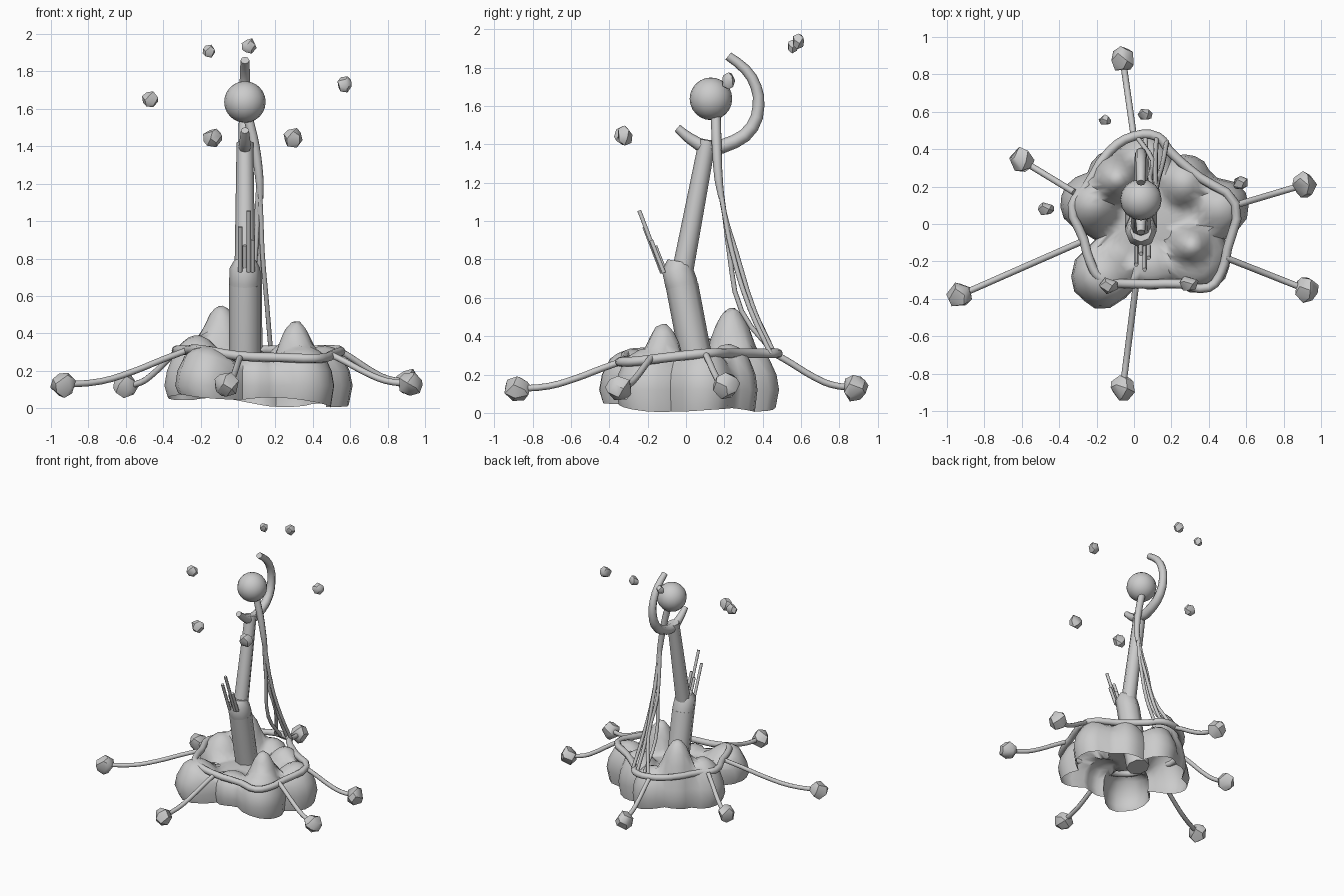
import bpy, bmesh, math, random
from mathutils import Vector

if "Cube" in bpy.data.objects:
    bpy.data.objects.remove(bpy.data.objects["Cube"])

random.seed(4)


def finish(name, bm, angle=None):
    me = bpy.data.meshes.new(name)
    bmesh.ops.recalc_face_normals(bm, faces=bm.faces)
    bm.to_mesh(me)
    bm.free()
    ob = bpy.data.objects.new(name, me)
    bpy.context.collection.objects.link(ob)
    if angle:
        smooth(ob, angle)
    return ob


def smooth(ob, angle):
    bpy.ops.object.select_all(action='DESELECT')
    ob.select_set(True)
    bpy.context.view_layer.objects.active = ob
    bpy.ops.object.shade_smooth_by_angle(angle=math.radians(angle))


def tube(name, pts, r, radii=None, cyclic=False, res=3, sides=2, auto=True, angle=62):
    cu = bpy.data.curves.new(name, 'CURVE')
    cu.dimensions = '3D'
    cu.bevel_depth, cu.bevel_resolution = r, sides
    cu.use_fill_caps = True
    cu.resolution_u = res
    sp = cu.splines.new('BEZIER')
    sp.bezier_points.add(len(pts) - 1)
    for i, (bp, p) in enumerate(zip(sp.bezier_points, pts)):
        bp.co = p
        bp.handle_left_type = bp.handle_right_type = 'AUTO' if auto else 'VECTOR'
        bp.radius = radii[i] if radii else 1
    sp.use_cyclic_u = cyclic
    ob = bpy.data.objects.new(name, cu)
    bpy.context.collection.objects.link(ob)
    bpy.ops.object.select_all(action='DESELECT')
    ob.select_set(True)
    bpy.context.view_layer.objects.active = ob
    bpy.ops.object.convert(target='MESH')
    ob = bpy.context.view_layer.objects.active
    ob.name = name
    smooth(ob, angle)
    return ob


def pebble(name, loc, r, n=16, stretch=(1, 1, 1)):
    """Chunky faceted stone: hull of jittered points spread over a sphere."""
    bm = bmesh.new()
    for k in range(n):
        z = 1 - (2 * k + 1) / n
        a = k * 2.39996 + random.uniform(-.35, .35)
        s = math.sqrt(1 - z * z)
        p = Vector((s * math.cos(a) * stretch[0], s * math.sin(a) * stretch[1], z * stretch[2]))
        bm.verts.new(p * r * random.uniform(.95, 1.08) + Vector(loc))
    bmesh.ops.convex_hull(bm, input=bm.verts[:])
    return finish(name, bm, 40)


# Fused rock mound: open-bottomed shell whose outline and lumps come from boulders
ROCKS = [(-.17, -.28, .17, .335), (-.22, .11, .17, .39), (-.09, .24, .16, .55),
         (.06, .34, .15, .33), (.27, .22, .15, .36), (.46, .09, .16, .335),
         (.34, -.19, .18, .34), (.31, -.12, .13, .47), (.1, -.22, .13, .28),
         (.06, .03, .26, .25)]
CX, CY = .07, .03


def outline(a):
    dx, dy, best = math.cos(a), math.sin(a), .3
    for x, y, r, h in ROCKS:
        fx, fy = x - CX, y - CY
        along, across = fx * dx + fy * dy, abs(fx * dy - fy * dx)
        if across < r:
            best = max(best, along + math.sqrt(r * r - across * across))
    return best


def height(x, y):
    z = .22
    for rx, ry, r, h in ROCKS:
        d = math.hypot(x - rx, y - ry) / r
        z = max(z, .22 + (h - .22) * (1 - d * d))
    return z


bm = bmesh.new()
N = 48
rows = []
steps = [i / 12 * .88 for i in range(1, 13)]
for i in range(N):
    a = 2 * math.pi * i / N
    R = outline(a) * random.uniform(.985, 1.015)
    row = []
    for t in steps:
        x, y = CX + R * t * math.cos(a), CY + R * t * math.sin(a)
        row.append(bm.verts.new((x, y, height(x, y))))
    for t, z in ((.97, .20), (1.0, .12), (.96, None)):
        x, y = CX + R * t * math.cos(a), CY + R * t * math.sin(a)
        low = max(0, .045 - .06 * x - .03 * y + .015 * math.sin(4 * a))
        row.append(bm.verts.new((x, y, z or low)))
    rows.append(row)
mid = bm.verts.new((CX, CY, .25))
for i in range(N):
    p, q = rows[i], rows[(i + 1) % N]
    bm.faces.new((mid, p[0], q[0]))
    for j in range(len(p) - 1):
        bm.faces.new((p[j], p[j + 1], q[j + 1], q[j]))
finish("rock_base", bm, 60)

# Rope ring lying around the rocks
ring = [(-.27, -.08, .31), (-.33, .10, .31), (-.26, .19, .31), (-.13, .39, .31),
        (0, .47, .31), (.13, .465, .31), (.19, .39, .31), (.35, .25, .31),
        (.54, .11, .31), (.50, -.13, .285), (.47, -.25, .27), (.40, -.34, .265),
        (.25, -.32, .27), (0, -.32, .28), (-.18, -.29, .31), (-.235, -.2, .315)]
tube("rope_ring", ring, .025, cyclic=True)

# Six drooping cables, each ending in a faceted weight
cables = [((0, .46, .31), (-.06, .88, .13)), ((-.32, .17, .31), (-.60, .34, .12)),
          ((.54, .10, .31), (.91, .21, .14)), ((-.27, -.09, .31), (-.93, -.38, .125)),
          ((.49, -.18, .29), (.92, -.35, .13)), ((.01, -.33, .27), (-.06, -.88, .125))]
for i, (s, e) in enumerate(cables):
    s, e = Vector(s), Vector(e)
    pts = []
    for t, f in ((0, 0), (.2, .27), (.45, .63), (.7, .9), (1, 1)):
        p = s.lerp(e, t)
        p.z = s.z + (e.z - s.z) * f
        pts.append(p)
    tube(f"ground_cable_{i}", pts, .017)
    pebble(f"cable_weight_{i}", e, .07)

# Leaning mast: thick socket, collar and slimmer upper pole
X = .037
tube("mast_socket", [(X, .09, .12), (X, .037, .36), (X, -.02, .66)], .085, res=1, auto=False)
tube("mast_collar", [(X, -.016, .64), (X, -.026, .68), (X, -.045, .75), (X, -.038, .79)], .083,
     radii=[1, 1.02, .98, .7], res=1, auto=False)
tube("upper_mast", [(X, -.025, .70), (X, .112, 1.42)], .052, radii=[1.08, .86], res=1, auto=False)

# Thin rods on the front of the collar
for i, (x, y, top) in enumerate([(.012, -.125, .97), (.057, -.12, 1.055), (.037, -.105, .87), (.078, -.115, .90)]):
    dz = top - .72
    tube(f"rod_{i}", [(x, y, .73), (x, y - dz * .37, top)], .012, res=1, sides=1, auto=False)

# Crescent cradle with the orb
hook = [(X, -.045, 1.485), (X, .02, 1.43), (X, .115, 1.385), (X, .255, 1.415), (X, .345, 1.49),
        (X, .378, 1.60), (X, .365, 1.70), (X, .31, 1.79), (X, .22, 1.86)]
tube("crescent_cradle", hook, .036, radii=[.6, .8, 1.05, 1, .95, .85, .8, .75, .65], res=2)
bm = bmesh.new()
bmesh.ops.create_uvsphere(bm, u_segments=16, v_segments=12, radius=.111)
bmesh.ops.translate(bm, verts=bm.verts, vec=(X, .13, 1.637))
finish("orb", bm, 60)

# Cord bundle from the orb, splitting into strands down to the ring
tube("main_cord", [(.05, .155, 1.57), (.09, .16, 1.40), (.115, .17, 1.22), (.12, .185, 1.12)], .026,
     radii=[1, 1, .85, .6])
strands = [((.13, .24, .84), (.155, .33, .55), (.175, .44, .31)),
           ((.115, .26, .84), (.115, .36, .52), (.12, .46, .31)),
           ((.095, .225, .84), (.07, .29, .53), (.06, .46, .31)),
           ((.085, .25, .84), (.10, .34, .57), (.02, .46, .31))]
for i, s in enumerate(strands):
    tube(f"cord_strand_{i}", [(.112, .17, 1.24), ((.115 + s[0][0]) / 2, .2, 1.04), *s], .013)

# Floating stones around the orb
stones = [(-.47, .08, 1.65, .044), (-.155, .555, 1.91, .035), (.06, .585, 1.935, .04),
          (.57, .22, 1.73, .044), (-.135, -.33, 1.445, .052), (.295, -.32, 1.445, .052)]
for i, (x, y, z, r) in enumerate(stones):
    pebble(f"floating_stone_{i}", (x, y, z), r, 14, (1, .85, 1.05))
